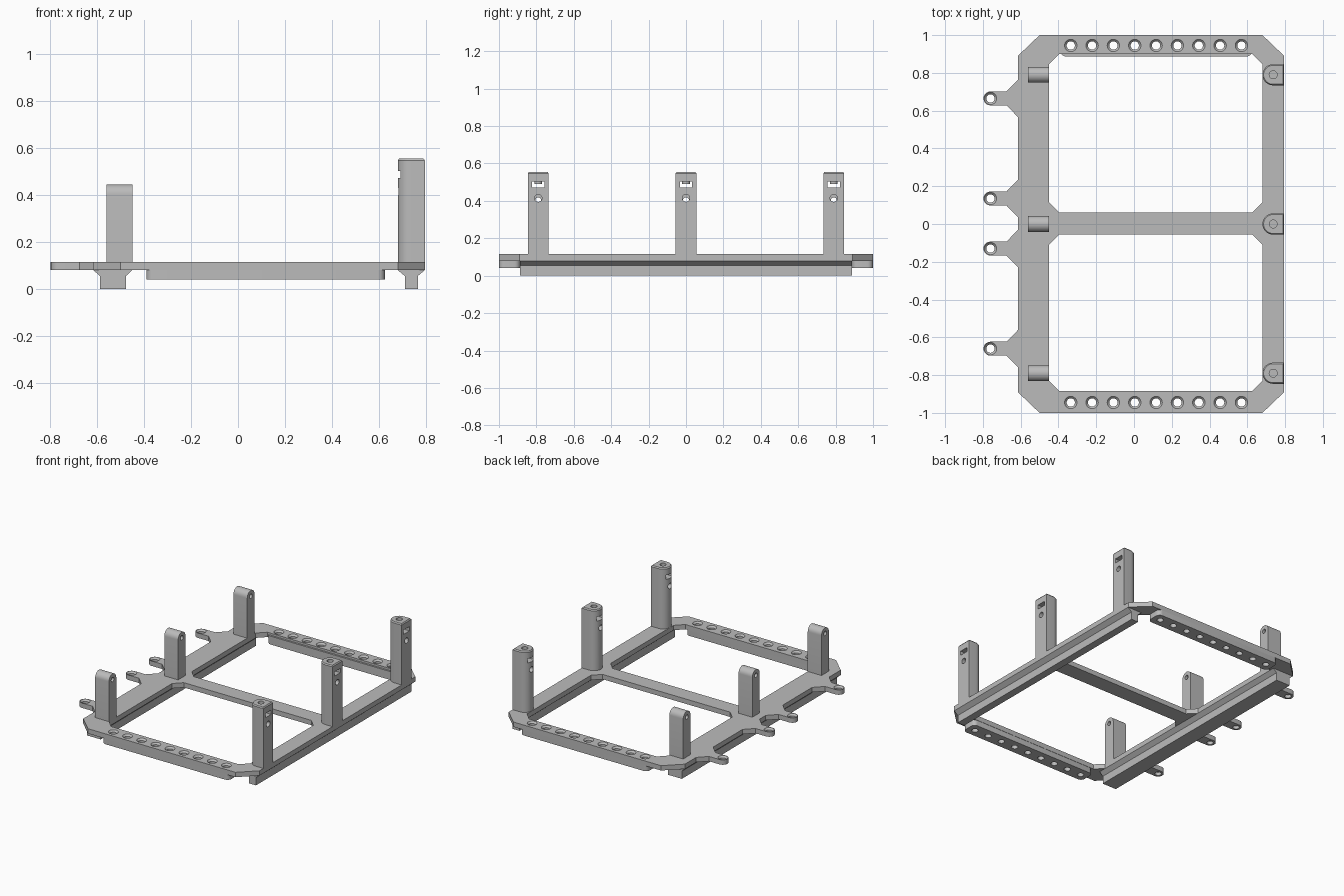
import bpy, bmesh, math
from mathutils import Matrix

if "Cube" in bpy.data.objects:
    bpy.data.objects.remove(bpy.data.objects["Cube"], do_unlink=True)

grey = bpy.data.materials.new("plain grey")
grey.use_nodes = True
GREY = (0.5, 0.5, 0.5, 1)
grey.diffuse_color = GREY
grey.node_tree.nodes["Principled BSDF"].inputs["Base Color"].default_value = GREY

TURN = {"z": Matrix.Identity(4),
        "x": Matrix(((0, 0, 1, 0), (1, 0, 0, 0), (0, 1, 0, 0), (0, 0, 0, 1))),
        "y": Matrix(((1, 0, 0, 0), (0, 0, -1, 0), (0, 1, 0, 0), (0, 0, 0, 1)))}


def loft(bm, rings, axis="z"):
    """Skin a list of (2D outline, height) rings and cap both ends."""
    m = TURN[axis]
    loops = [[bm.verts.new(m @ Matrix.Translation((p[0], p[1], h)).to_translation())
              for p in outline] for outline, h in rings]
    n = len(loops[0])
    faces = [bm.faces.new(loops[0]), bm.faces.new(loops[-1])]
    for a, b in zip(loops, loops[1:]):
        for i in range(n):
            j = (i + 1) % n
            faces.append(bm.faces.new((a[i], a[j], b[j], b[i])))
    bmesh.ops.recalc_face_normals(bm, faces=faces)


def circle(cx, cy, r, n=24):
    return [(cx + r * math.cos(2 * math.pi * i / n), cy + r * math.sin(2 * math.pi * i / n))
            for i in range(n)]


def arc(cx, cy, r, start, end, n=10):
    return [(cx + r * math.cos(math.radians(start + (end - start) * i / n)),
             cy + r * math.sin(math.radians(start + (end - start) * i / n))) for i in range(n + 1)]


def rect(x0, x1, y0, y1):
    return [(x0, y0), (x1, y0), (x1, y1), (x0, y1)]


def chamfered(x0, x1, y0, y1, c):
    return [(x0 + c, y0), (x1 - c, y0), (x1, y0 + c), (x1, y1 - c),
            (x1 - c, y1), (x0 + c, y1), (x0, y1 - c), (x0, y0 + c)]


def make(name, bm, cutter=None):
    """Turn a bmesh into a finished object, cutting away the cutter mesh."""
    me = bpy.data.meshes.new(name)
    bm.to_mesh(me)
    bm.free()
    ob = bpy.data.objects.new(name, me)
    bpy.context.collection.objects.link(ob)
    me.materials.append(grey)
    bpy.ops.object.select_all(action="DESELECT")
    bpy.context.view_layer.objects.active = ob
    ob.select_set(True)
    if cutter:
        tool = make(name + "_cutter", cutter)
        tool.hide_render = True
        ob.select_set(True)
        bpy.context.view_layer.objects.active = ob
        mod = ob.modifiers.new("cut", "BOOLEAN")
        mod.operation = "DIFFERENCE"
        mod.solver = "EXACT"
        mod.object = tool
        bpy.ops.object.modifier_apply(modifier=mod.name)
        bpy.data.objects.remove(tool, do_unlink=True)
        bpy.ops.object.select_all(action="DESELECT")
        ob.select_set(True)
    bpy.ops.object.shade_smooth_by_angle(angle=math.radians(30))
    return ob


BOTTOM, TOP = 0.08, 0.115
LEFT, RIGHT = -0.615, 0.795
POSTS_Y = (-0.79, 0, 0.79)
EARS_Y = (0.665, 0.135, -0.13, -0.66)


def bolt_hole(bm, x, y, low):
    """Through hole with a countersunk mouth."""
    wide, narrow = circle(x, y, 0.033), circle(x, y, 0.022)
    loft(bm, [(narrow, low), (narrow, TOP - 0.012), (wide, TOP), (wide, TOP + 0.02)])


def end_bar_holes(bm, sides=(-1, 1)):
    for side in sides:
        for i in range(9):
            bolt_hole(bm, -0.335 + i * 0.113, side * 0.945, 0.02)


# Frame plate: chamfered outline with four mounting ears along one side
outline = [(-0.5, -1), (0.68, -1), (RIGHT, -0.89), (RIGHT, 0.89), (0.68, 1), (-0.5, 1), (LEFT, 0.89)]
for y in EARS_Y:
    outline += [(LEFT, y + 0.098), (-0.675, y + 0.037)]
    outline += arc(-0.76, y, 0.037, 90, 270)
    outline += [(-0.675, y - 0.037), (LEFT, y - 0.098)]
outline.append((LEFT, -0.89))
plate, cut = bmesh.new(), bmesh.new()
loft(plate, [(outline, BOTTOM), (outline, TOP)])
for y0, y1 in ((-0.885, -0.055), (0.06, 0.9)):
    opening = chamfered(-0.45, 0.68, y0, y1, 0.055)
    loft(cut, [(opening, 0.02), (opening, 0.2)])
for y in EARS_Y:
    bolt_hole(cut, -0.76, y, 0.02)
end_bar_holes(cut)
make("frame_plate", plate, cut)

# Drilled end bars under the plate, with rounded ends
for name, side in (("front_end_bar", -1), ("back_end_bar", 1)):
    y0, y1 = sorted((side * 0.887, side))
    x0, x1, r = -0.39, 0.625, 0.03
    shape = (arc(x1 - r, y0 + r, r, -90, 0, 6) + arc(x1 - r, y1 - r, r, 0, 90, 6)
             + arc(x0 + r, y1 - r, r, 90, 180, 6) + arc(x0 + r, y0 + r, r, 180, 270, 6))
    bar, cut = bmesh.new(), bmesh.new()
    loft(bar, [(shape, 0.04), (shape, BOTTOM + 0.02 if side > 0 else BOTTOM)])
    end_bar_holes(cut, (side,))
    make(name, bar, cut)

# Flared rails running under both long sides
for name, x0, x1, inset in (("right_rail", LEFT, -0.45, 0.027), ("left_rail", 0.68, RIGHT, 0.03)):
    rail = bmesh.new()
    profile = [(x0 + inset, 0), (x1 - inset, 0), (x1 - inset, 0.055),
               (x1, BOTTOM), (x0, BOTTOM), (x0 + inset, 0.055)]
    loft(rail, [(profile, -0.887), (profile, 0.887)], "y")
    make(name, rail)

# Short posts with rounded tops and a pin hole
for i, y in enumerate(POSTS_Y):
    post, cut = bmesh.new(), bmesh.new()
    r, top = 0.042, 0.445
    side = [(y - r, TOP), (y + r, TOP)] + arc(y, top - r, r, 0, 180, 14)
    loft(post, [(side, -0.56), (side, -0.45)], "x")
    pin = circle(y, top - r, 0.016, 16)
    loft(cut, [(pin, -0.6), (pin, -0.4)], "x")
    make(f"short_post_{i + 1}", post, cut)

# Tall posts: round inner side, flat outer side, slot, cross hole and top hole
for i, y in enumerate(POSTS_Y):
    post = bmesh.new()

    def d_shape(inset):
        r = 0.056 - inset
        return [(RIGHT - inset, y - r), (RIGHT - inset, y + r)] + arc(0.736, y, r, 90, 270, 16)

    top = 0.555
    loft(post, [(d_shape(0), TOP), (d_shape(0), top - 0.008), (d_shape(0.006), top)])
    cut = bmesh.new()
    slot, hole, bore = rect(y - 0.033, y + 0.033, 0.472, 0.503), circle(y, 0.415, 0.02), circle(0.737, y, 0.021)
    for shape in (slot, hole):
        loft(cut, [(shape, 0.6), (shape, 0.9)], "x")
    loft(cut, [(bore, 0.49), (bore, 0.6)])
    make(f"tall_post_{i + 1}", post, cut)
